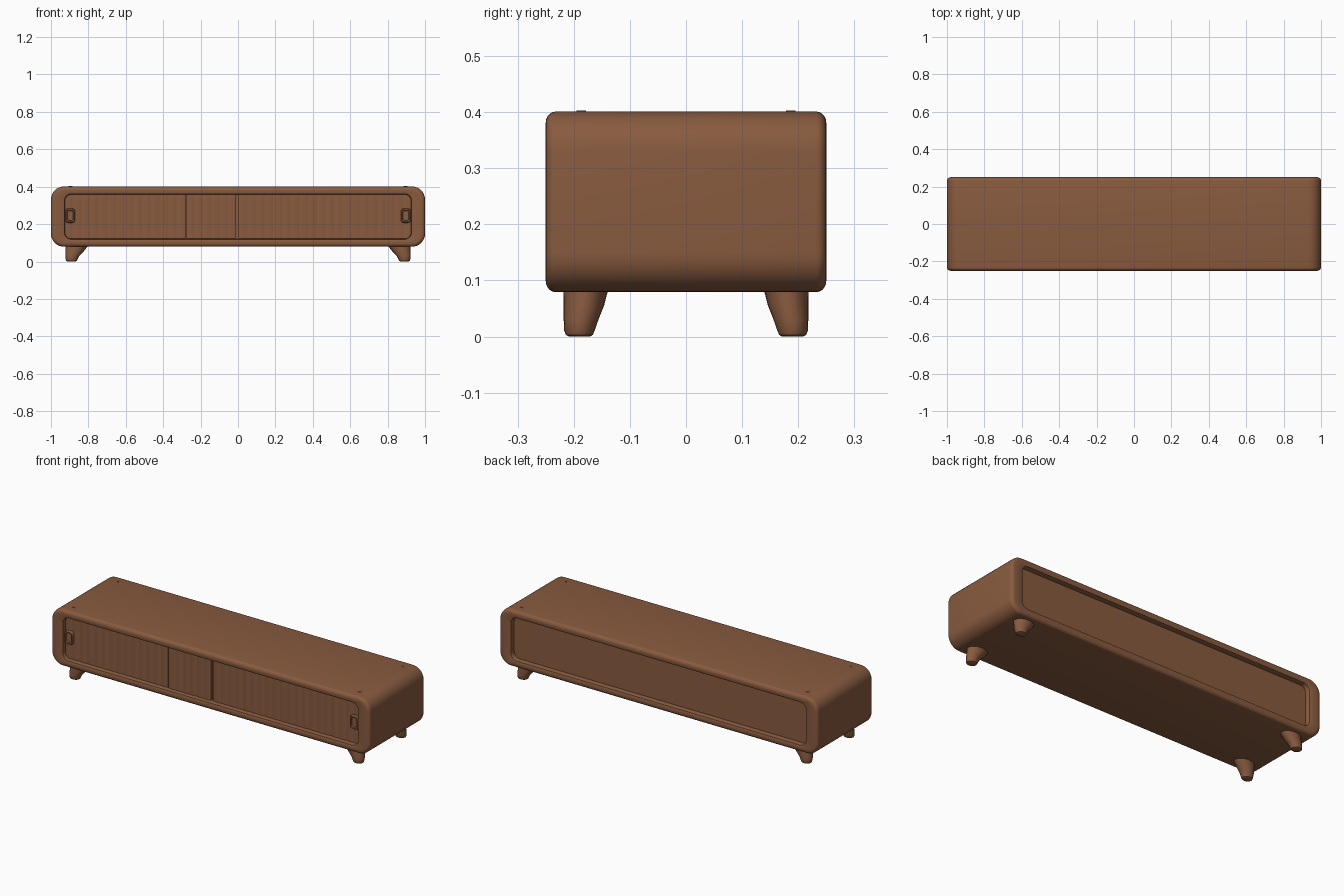
import bpy, bmesh, math
from mathutils import Vector

cube = bpy.data.objects.get("Cube")
if cube:
    bpy.data.objects.remove(cube, do_unlink=True)

wood = bpy.data.materials.new("walnut_brown")
wood.use_nodes = True
color = (0.25, 0.105, 0.05, 1)
wood.diffuse_color = color
wood.node_tree.nodes["Principled BSDF"].inputs["Base Color"].default_value = color
MID = 0.24  # height of the cabinet's centre line


def loft(name, loops, angle=35):
    """Skin a list of equal-length point loops and cap both ends."""
    bm = bmesh.new()
    rings = [[bm.verts.new(p) for p in loop] for loop in loops]
    n = len(rings[0])
    for a, b in zip(rings, rings[1:]):
        for i in range(n):
            j = (i + 1) % n
            bm.faces.new((a[i], a[j], b[j], b[i]))
    bm.faces.new(rings[0][::-1])
    bm.faces.new(rings[-1])
    bmesh.ops.recalc_face_normals(bm, faces=bm.faces)
    mesh = bpy.data.meshes.new(name)
    bm.to_mesh(mesh)
    bm.free()
    mesh.materials.append(wood)
    obj = bpy.data.objects.new(name, mesh)
    bpy.context.collection.objects.link(obj)
    bpy.ops.object.select_all(action='DESELECT')
    obj.select_set(True)
    bpy.context.view_layer.objects.active = obj
    bpy.ops.object.shade_smooth_by_angle(angle=math.radians(angle))
    return obj


def rounded(w, h, r, y, cx=0, cz=MID, seg=8):
    """Rounded rectangle in the XZ plane, from half width and half height."""
    pts = []
    for k, (sx, sz) in enumerate(((1, 1), (-1, 1), (-1, -1), (1, -1))):
        for i in range(seg + 1):
            a = (k + i / seg) * math.pi / 2
            pts.append((cx + sx * (w - r) + r * math.cos(a), y,
                        cz + sz * (h - r) + r * math.sin(a)))
    return pts


# Cabinet: rounded shell with a softened rim and a recess at front and back
def rim(side, recess):
    loops = [rounded(0.925, 0.119, 0.035, side * (0.25 - recess))]
    loops.append(rounded(0.925, 0.119, 0.035, side * 0.24))
    loops.append(rounded(0.928, 0.122, 0.038, side * 0.247))
    loops.append(rounded(0.935, 0.129, 0.045, side * 0.25))
    for i in range(6):
        a = i / 5 * math.pi / 2
        inset = 0.02 * (1 - math.sin(a))
        loops.append(rounded(1 - inset, 0.161 - inset, 0.07 - inset,
                             side * (0.232 + 0.018 * math.cos(a))))
    return loops


loft("cabinet_shell", rim(-1, 0.035) + rim(1, 0.03)[::-1])


# Sliding tambour doors: shallow fluted slabs
def fluted_door(name, x0, x1, y, pitch=0.046):
    steps = round((x1 - x0) / pitch) * 8
    front = []
    for i in range(steps + 1):
        wave = abs(math.sin(math.pi * i / 8)) ** 0.7
        front.append((x0 + (x1 - x0) * i / steps, y - 0.003 * wave))
    outline = front + [(x1, -0.205), (x0, -0.205)]
    return loft(name, [[(px, py, z) for px, py in outline] for z in (0.124, 0.364)], 50)


fluted_door("right_door", -0.93, -0.28, -0.226)
fluted_door("right_door_end", -0.276, -0.01, -0.229)
fluted_door("left_door", 0.004, 0.93, -0.226)

# Door pulls: rounded tabs with a dished face
for side, label in ((-1, "right"), (1, "left")):
    sizes = ((0.026, -0.22), (0.026, -0.238), (0.023, -0.243),
             (0.017, -0.243), (0.014, -0.237))
    loft(label + "_door_pull",
         [rounded(w, w + 0.012, w * 0.6, y, side * 0.897, 0.245) for w, y in sizes])

# Splayed tapered legs with rounded feet
for sx in (-1, 1):
    for sy in (-1, 1):
        name = ("left" if sx > 0 else "right") + ("_front" if sy < 0 else "_back")
        rings = []
        # height, centre x, centre y, radius x, radius y
        for z, cx, cy, rx, ry in ((0.0, 0.89, 0.19, 0.022, 0.019),
                                  (0.003, 0.89, 0.19, 0.028, 0.024),
                                  (0.01, 0.89, 0.19, 0.031, 0.027),
                                  (0.03, 0.886, 0.187, 0.037, 0.031),
                                  (0.055, 0.873, 0.182, 0.049, 0.036),
                                  (0.09, 0.859, 0.178, 0.062, 0.041)):
            rings.append([(sx * (cx + rx * math.cos(t * math.tau / 20)),
                           sy * (cy + ry * math.sin(t * math.tau / 20)), z)
                          for t in range(20)])
        loft(name + "_leg", rings)

        # Small triangular dowel tip flush with the top
        tip = [(0.885, 0.195), (0.905, 0.195), (0.903, 0.178)]
        loft(name + "_dowel_tip", [[(sx * x, sy * y, z) for x, y in tip]
                                   for z in (0.396, 0.4025)])
